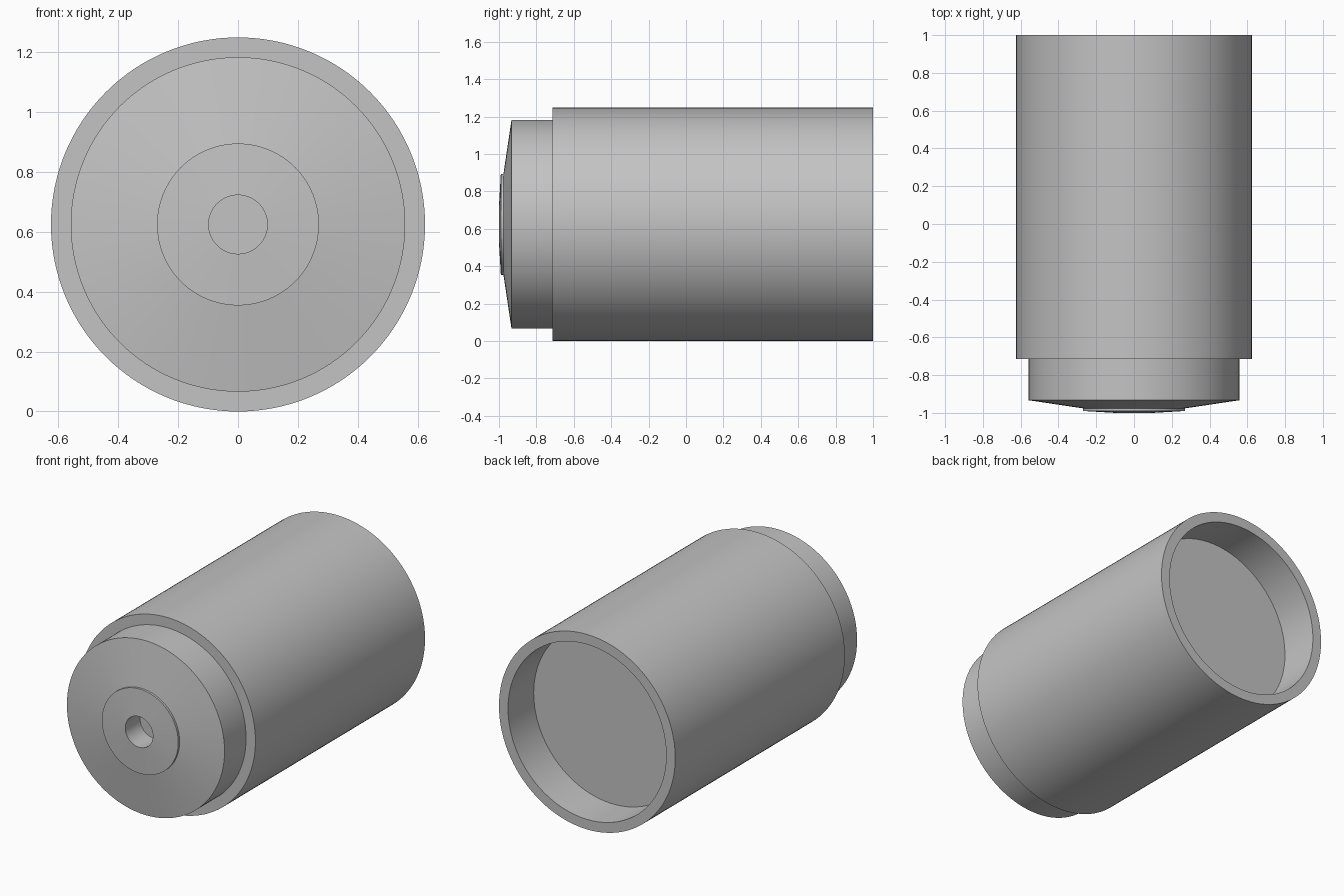
import bpy
import math

SEGMENTS = 128
RADIUS = 0.624

cube = bpy.data.objects.get("Cube")
if cube:
    bpy.data.objects.remove(cube, do_unlink=True)

grey = bpy.data.materials.new("plain grey")
grey.use_nodes = True
colour = (0.55, 0.55, 0.55, 1)
grey.diffuse_color = colour
grey.node_tree.nodes["Principled BSDF"].inputs["Base Color"].default_value = colour


def lathe(name, profile, cap_start=False, cap_end=False):
    """Turn (radius, y) points about the lengthwise axis."""
    verts, faces = [], []
    for r, y in profile:
        for s in range(SEGMENTS):
            a = math.tau * s / SEGMENTS
            verts.append((r * math.cos(a), y, r * math.sin(a)))
    for i in range(len(profile) - 1):
        for s in range(SEGMENTS):
            a, b = i * SEGMENTS + s, i * SEGMENTS + (s + 1) % SEGMENTS
            faces.append((a, b, b + SEGMENTS, a + SEGMENTS))
    if cap_start:
        faces.append(tuple(reversed(range(SEGMENTS))))
    if cap_end:
        faces.append(tuple(range(len(verts) - SEGMENTS, len(verts))))
    mesh = bpy.data.meshes.new(name)
    mesh.from_pydata(verts, [], faces)
    mesh.materials.append(grey)
    obj = bpy.data.objects.new(name, mesh)
    bpy.context.collection.objects.link(obj)
    obj.location.z = RADIUS
    bpy.ops.object.select_all(action="DESELECT")
    obj.select_set(True)
    bpy.context.view_layer.objects.active = obj
    bpy.ops.object.shade_smooth_by_angle(angle=math.radians(30))
    return obj


# Main barrel: recessed back floor, rim, outer wall and front shoulder
lathe("barrel", [(0.56, 0.74), (0.56, 1.0), (RADIUS, 1.0),
                 (RADIUS, -0.715), (0.558, -0.715)], cap_start=True)

# Narrower nose with a shallow conical front
lathe("nose", [(0.558, -0.715), (0.558, -0.933), (0.27, -0.976)])

# Raised centre disc with a blind hole
lathe("centre_disc", [(0.27, -0.976), (0.27, -0.99), (0.098, -1.0),
                      (0.098, -0.85)], cap_end=True)
